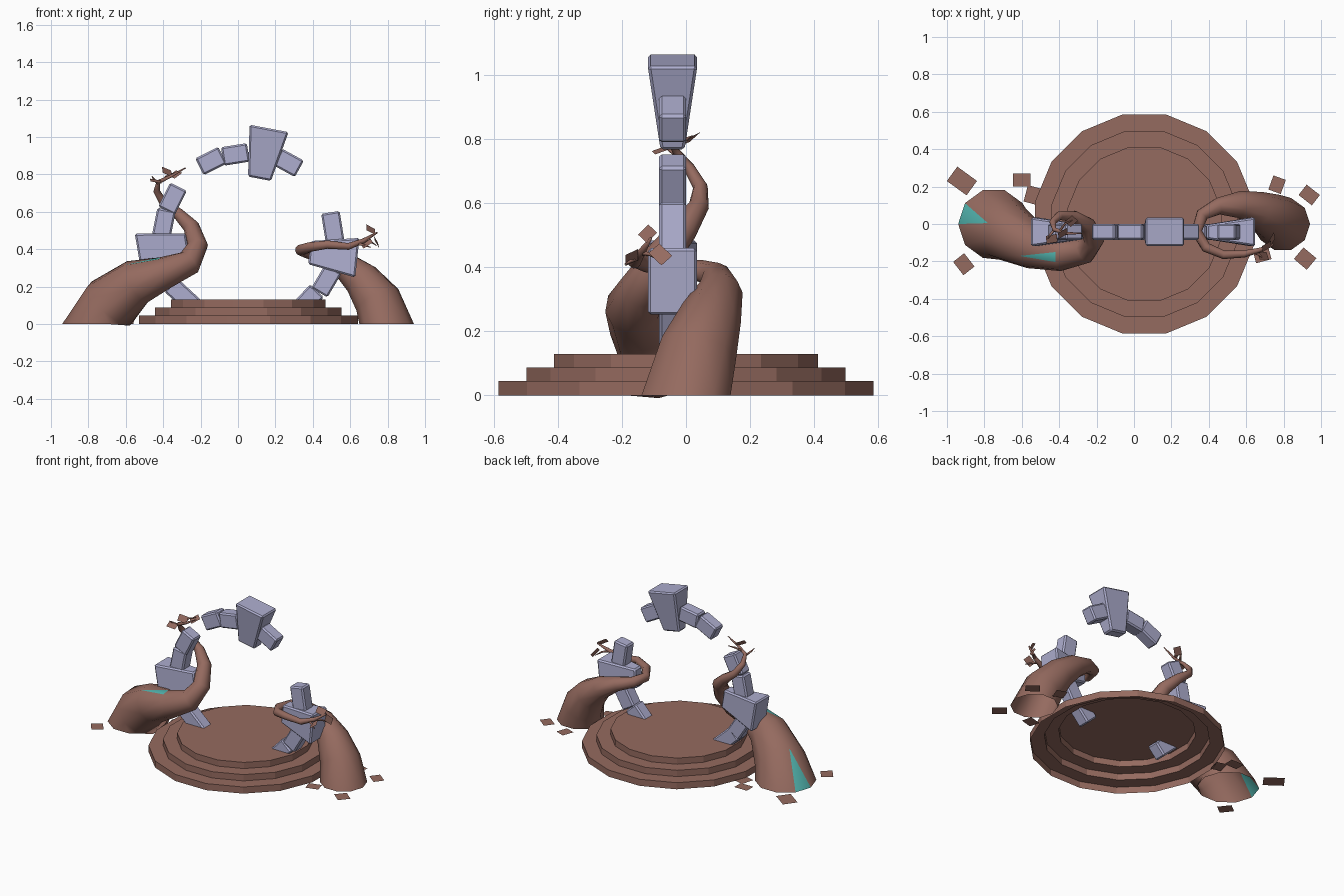
import bpy, bmesh, math
from mathutils import Vector, Matrix, Euler

if "Cube" in bpy.data.objects:
    bpy.data.objects.remove(bpy.data.objects["Cube"])


def material(name, rgb):
    m = bpy.data.materials.new(name)
    m.diffuse_color = (*rgb, 1)
    m.use_nodes = True
    m.node_tree.nodes["Principled BSDF"].inputs["Base Color"].default_value = m.diffuse_color
    return m


WOOD = material("brown", (0.30, 0.145, 0.115))
STONE = material("lavender", (0.42, 0.42, 0.62))
TEAL = material("teal", (0.08, 0.43, 0.40))


def finish(name, bm, mat, smooth=False):
    me = bpy.data.meshes.new(name)
    bm.to_mesh(me)
    bm.free()
    ob = bpy.data.objects.new(name, me)
    bpy.context.collection.objects.link(ob)
    me.materials.append(mat)
    for p in me.polygons:
        p.use_smooth = smooth
    return ob


def bridge(bm, a, b):
    n = len(a)
    for i in range(n):
        bm.faces.new((a[i], a[(i + 1) % n], b[(i + 1) % n], b[i]))


# Stepped platform, hollow underneath
bm = bmesh.new()
prev = None
for r, z in [(.597, 0), (.597, .045), (.508, .045), (.508, .088), (.42, .088), (.42, .13)]:
    ring = []
    for i in range(16):
        a = (i + .5) * math.tau / 16
        ring.append(bm.verts.new((.055 + r * math.cos(a), r * math.sin(a), z)))
    if prev:
        bridge(bm, prev, ring)
    prev = ring
bm.faces.new(prev)
finish("stepped_platform", bm, WOOD)


# Arch stones: bevelled blocks running from p to q in the x-z plane
def stone(name, p, q, start=(.1, .085), end=(.1, .085)):
    p, q = Vector((p[0], -.042, p[1])), Vector((q[0], -.042, q[1]))
    axis = (q - p).normalized()
    side = Vector((axis.z, 0, -axis.x))
    bm = bmesh.new()
    rings = []
    for c, (w, d) in ((p, start), (q, end)):
        rings.append([bm.verts.new(c + side * (w / 2 * s) + Vector((0, d / 2 * t, 0)))
                      for s, t in ((-1, -1), (1, -1), (1, 1), (-1, 1))])
    bridge(bm, *rings)
    bm.faces.new(rings[0][::-1])
    bm.faces.new(rings[1])
    bmesh.ops.bevel(bm, geom=bm.edges[:], offset=.009, segments=1, affect='EDGES')
    bmesh.ops.recalc_face_normals(bm, faces=bm.faces[:])
    finish(name, bm, STONE)


small = [
    ((-.36, .21), (-.21, .072)), ((-.424, .312), (-.35, .2)),
    ((-.411, .467), (-.382, .612)), ((-.382, .606), (-.318, .734)),
    ((-.206, .841), (-.083, .903)), ((-.083, .896), (.055, .918)),
    ((.211, .894), (.328, .83)), ((.52, .435), (.494, .597)),
    ((.51, .295), (.435, .168)), ((.422, .178), (.328, .077)),
]
for i, (p, q) in enumerate(small):
    stone(f"arch_stone_{i + 1}", p, q)
large = [((-.27, .424), (-.534, .379)), ((.115, .777), (.166, 1.046)), ((.382, .382), (.638, .355))]
for i, (p, q) in enumerate(large):
    stone(f"wedge_stone_{i + 1}", p, q, (.125, .075), (.212, .155))


# Roots: tapering tubes through (x, y, z, radius), open where they meet the ground
def tube(name, path, sides=10, marks=()):
    pts = [Vector(p[:3]) for p in path]
    bm = bmesh.new()
    prev = None
    u = Vector((1, 0, 0))
    for i, p in enumerate(pts):
        t = (pts[min(i + 1, len(pts) - 1)] - pts[max(i - 1, 0)]).normalized()
        if i == 0 and p.z == 0:
            t = Vector((0, 0, 1))
        u = (u - t * u.dot(t)).normalized()
        v = t.cross(u)
        ring = [bm.verts.new(p + (u * math.cos(k * math.tau / sides)
                                  + v * math.sin(k * math.tau / sides)) * path[i][3])
                for k in range(sides)]
        if prev:
            bridge(bm, prev, ring)
        prev = ring
    bm.faces.new(prev)
    bmesh.ops.triangulate(bm, faces=bm.faces[:])
    for m in marks:
        f = min(bm.faces, key=lambda f: (f.calc_center_median() - Vector(m)).length)
        f.material_index = 1
    ob = finish(name, bm, WOOD, True)
    ob.data.materials.append(TEAL)


tube("left_root", [
    (-.75, 0, 0, .19), (-.68, -.04, .11, .162), (-.54, -.12, .225, .125), (-.39, -.165, .275, .088),
    (-.26, -.14, .33, .07), (-.215, -.085, .42, .055), (-.25, -.005, .52, .044), (-.32, .04, .59, .032),
    (-.40, .045, .65, .023), (-.435, .01, .71, .018), (-.425, -.03, .76, .012), (-.36, -.05, .79, .008),
    (-.28, -.05, .835, .003)], marks=[(-.88, 0, .06), (-.45, -.17, .33)])
tube("right_root", [
    (.795, 0, 0, .146), (.745, .035, .13, .127), (.66, .075, .24, .1), (.56, .105, .32, .072),
    (.45, .095, .37, .046), (.365, .05, .388, .035), (.335, -.04, .395, .03), (.385, -.125, .412, .027),
    (.48, -.165, .425, .023), (.59, -.16, .415, .019), (.67, -.14, .445, .013), (.745, -.11, .49, .004)])

# Thin twigs branching off the root tips
twigs = [
    [(-.425, -.03, .75, .008), (-.45, -.06, .775, .006), (-.46, -.08, .79, .002)],
    [(-.40, -.04, .77, .008), (-.37, 0, .80, .006), (-.33, .02, .81, .002)],
    [(.64, -.15, .43, .008), (.68, -.17, .42, .006), (.71, -.19, .41, .002)],
    [(.67, -.14, .445, .008), (.71, -.11, .44, .006), (.74, -.08, .42, .002)],
]
for i, t in enumerate(twigs):
    tube(f"twig_{i + 1}", t, 5)


# Leaves: flat quads, centre, size and tilt in degrees
def leaf(name, loc, size, rot):
    bm = bmesh.new()
    bmesh.ops.create_grid(bm, x_segments=1, y_segments=1, size=.5)
    e = Euler([math.radians(a) for a in rot])
    bm.transform(Matrix.LocRotScale(Vector(loc), e, Vector((size[0], size[1], 1))))
    finish(name, bm, WOOD)


fallen = [
    (-.92, .23, .13, .095, -36), (-.60, .235, .095, .07, 0), (-.545, .155, .07, .09, -15),
    (-.91, -.215, .075, .09, 38), (.765, .21, .07, .08, -20), (.937, .155, .09, .07, -38),
    (.915, -.185, .09, .08, -40), (.685, -.165, .085, .07, 15),
]
for i, (x, y, w, d, a) in enumerate(fallen):
    leaf(f"fallen_leaf_{i + 1}", (x, y, .003), (w, d), (0, 0, a))
sprigs = [
    ((-.38, -.05, .815), (50, 20, 30)), ((-.44, -.08, .765), (20, 10, 10)),
    ((-.335, .015, .80), (20, -30, 40)), ((.71, -.12, .505), (50, 25, 30)),
    ((.69, -.17, .43), (30, -35, 0)), ((.74, -.08, .44), (60, 40, 60)),
]
for i, (loc, rot) in enumerate(sprigs):
    leaf(f"sprig_leaf_{i + 1}", loc, (.06, .045), rot)
